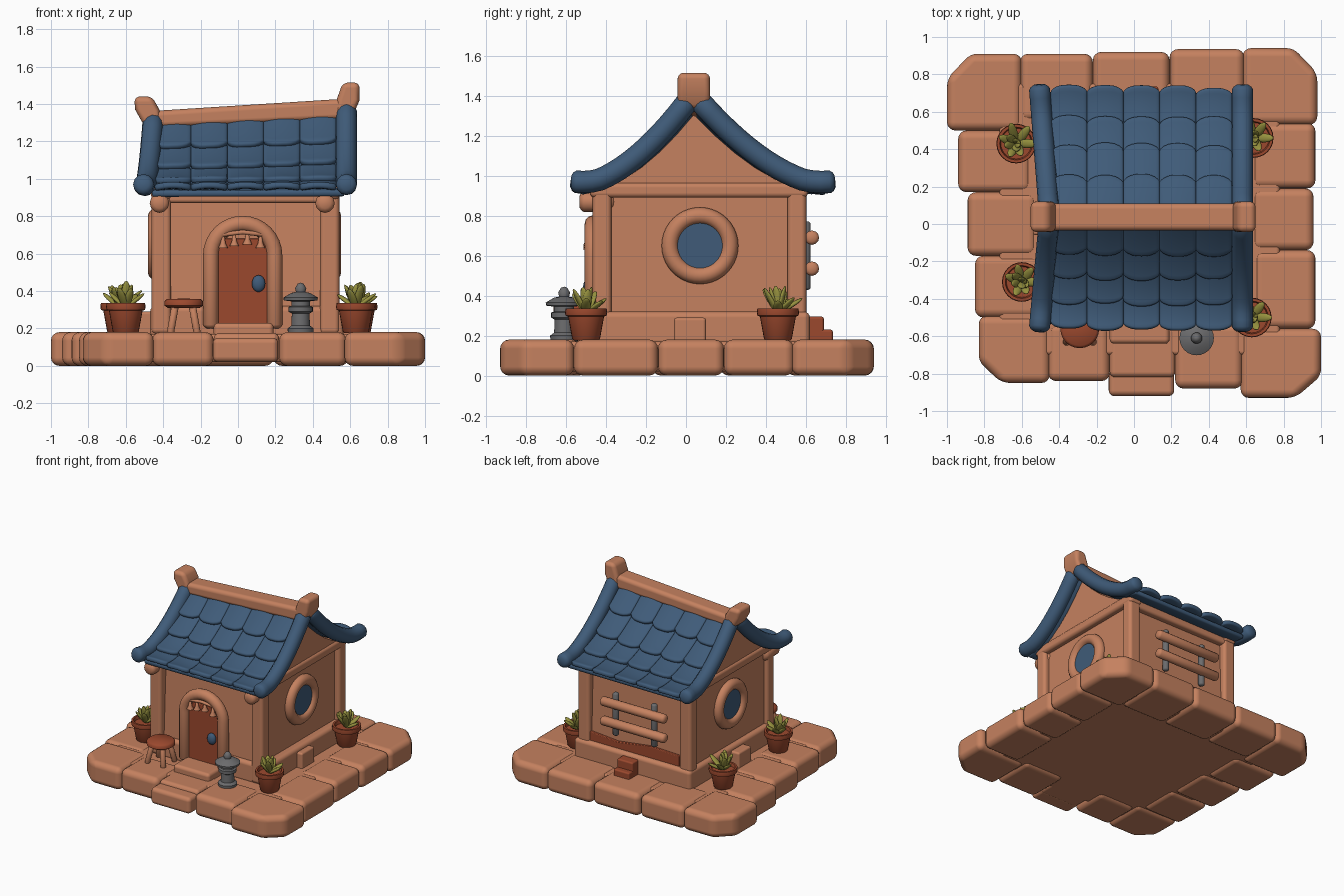
import bpy, bmesh, math, random
from mathutils import Matrix, Vector

random.seed(4)
cube = bpy.data.objects.get("Cube")
if cube:
    bpy.data.objects.remove(cube)


def material(name, rgb):
    m = bpy.data.materials.new(name)
    m.use_nodes = True
    m.diffuse_color = (*rgb, 1)
    m.node_tree.nodes["Principled BSDF"].inputs["Base Color"].default_value = (*rgb, 1)
    return m


CLAY = material("clay", (0.56, 0.22, 0.115))
BLUE = material("slate_blue", (0.05, 0.105, 0.19))
RED = material("red_brown", (0.33, 0.066, 0.027))
GREY = material("stone_grey", (0.15, 0.15, 0.155))
GREEN = material("olive_green", (0.31, 0.29, 0.05))


def finish(name, bm, mat, sharp=None, loc=(0, 0, 0)):
    bmesh.ops.recalc_face_normals(bm, faces=bm.faces)
    me = bpy.data.meshes.new(name)
    bm.to_mesh(me)
    bm.free()
    me.materials.append(mat)
    me.shade_smooth()
    if sharp:
        me.set_sharp_from_angle(angle=math.radians(sharp))
    ob = bpy.data.objects.new(name, me)
    ob.location = loc
    bpy.context.collection.objects.link(ob)
    return ob


def prism(name, pts, lo, hi, axis, mat, bevel=0.02):
    """Extrude a 2D outline along an axis and round its edges."""
    place = {"x": lambda a, b, c: (c, a, b), "y": lambda a, b, c: (a, c, b),
             "z": lambda a, b, c: (a, b, c)}[axis]
    bm = bmesh.new()
    low, high = [[bm.verts.new(place(a, b, c)) for a, b in pts] for c in (lo, hi)]
    bm.faces.new(low)
    bm.faces.new(high)
    n = len(pts)
    for i in range(n):
        k = (i + 1) % n
        bm.faces.new((low[i], low[k], high[k], high[i]))
    ob = finish(name, bm, mat)
    mod = ob.modifiers.new("round", "BEVEL")
    mod.width, mod.segments, mod.limit_method = bevel, 4, "ANGLE"
    mod.harden_normals = True
    return ob


def block(name, x0, x1, y0, y1, z0, z1, mat=CLAY, bevel=0.02):
    return prism(name, [(x0, y0), (x1, y0), (x1, y1), (x0, y1)], z0, z1, "z", mat, bevel)


def lathe(name, profile, loc, mat, sharp=50):
    bm = bmesh.new()
    vs = [bm.verts.new((r, 0, z)) for r, z in profile]
    es = [bm.edges.new(p) for p in zip(vs, vs[1:])]
    bmesh.ops.spin(bm, geom=vs + es, cent=(0, 0, 0), axis=(0, 0, 1),
                   angle=math.tau, steps=24)
    bmesh.ops.remove_doubles(bm, verts=bm.verts, dist=0.0005)
    return finish(name, bm, mat, sharp, loc)


def tube(name, pts, radius, mat):
    """Round bar with softened ends following a path."""
    pts = [Vector(p) for p in pts]
    a, b = (pts[0] - pts[1]).normalized(), (pts[-1] - pts[-2]).normalized()
    path = [(pts[0] + a * radius * .45, .55), (pts[0] + a * radius * .25, .85)]
    path += [(p, 1) for p in pts]
    path += [(pts[-1] + b * radius * .25, .85), (pts[-1] + b * radius * .45, .55)]
    cu = bpy.data.curves.new(name, "CURVE")
    cu.dimensions, cu.bevel_depth, cu.bevel_resolution = "3D", radius, 4
    cu.use_fill_caps = True
    sp = cu.splines.new("POLY")
    sp.points.add(len(path) - 1)
    for q, (p, r) in zip(sp.points, path):
        q.co, q.radius = (*p, 1), r
    tmp = bpy.data.objects.new(name + "_path", cu)
    bpy.context.collection.objects.link(tmp)
    bpy.context.view_layer.update()
    me = bpy.data.meshes.new_from_object(tmp.evaluated_get(bpy.context.evaluated_depsgraph_get()))
    bpy.data.objects.remove(tmp)
    bm = bmesh.new()
    bm.from_mesh(me)
    bmesh.ops.remove_doubles(bm, verts=bm.verts, dist=0.0005)
    return finish(name, bm, mat, 60)


# Plinth: soft paving stones around a solid floor
block("floor", -.72, .78, -.7, .75, .02, .17)
stones = [(-.61, -.22, .55, .91), (-.22, .19, .55, .92), (.19, .59, .55, .935),
          (.63, .97, .19, .54), (.63, .96, -.14, .19), (.64, .97, -.56, -.14),
          (.22, .58, -.88, -.53), (-.46, -.13, -.84, -.53),
          (-.85, -.5, -.5, -.17), (-.89, -.52, -.17, .17), (-.94, -.55, .17, .5)]
for x0, x1, y0, y1 in stones:
    block("paving_stone", x0, x1, y0, y1, 0, .18, CLAY, .045)
for x0, x1, y0, y1 in [(-1, -.6, .5, .91), (.58, .98, .53, .94),
                       (.57, 1, -.93, -.56), (-.83, -.45, -.85, -.49)]:
    pts = [(x0, y0), (x1, y0), (x1, y1), (x0, y1)]
    far = max(range(4), key=lambda i: pts[i][0] ** 2 + pts[i][1] ** 2)
    c = Vector(pts[far])
    cut = [c.lerp(Vector(pts[(far + d) % 4]), .32) for d in (-1, 1)]
    prism("corner_stone", pts[:far] + [tuple(p) for p in cut] + pts[far + 1:],
          0, .18, "z", CLAY, .045)
block("front_step", -.135, .215, -.92, -.78, .02, .15, CLAY, .03)
block("path_stone", -.13, .22, -.82, -.55, .02, .175, CLAY, .03)
block("door_step", -.13, .19, -.64, -.44, .15, .23, CLAY, .025)


# Roof curve shared by walls, tiles and verges
def roof(x, t, side, lift=0.0):
    run = .64 if side > 0 else .55
    f = max(0, 1 - t)
    z = .95 + .38 * f ** 1.8 + .055 * x * f
    slope = .684 * f ** .8 / run
    n = Vector((0, side * slope, 1)).normalized()
    return Vector((x, .04 + side * (.04 + run * t), z)) + n * lift


# House body and gables
def gable(bottom, drop):
    back = [roof(0, t, 1, -drop) for t in (.76, .6, .45, .3, .15, 0)]
    front = [roof(0, t, -1, -drop) for t in (0, .15, .3, .45, .6, .76)]
    return [(-.43, bottom), (.57, bottom)] + [(p.y, p.z) for p in back + front]


prism("walls", gable(.15, .06), -.43, .5, "x", CLAY, .01)
prism("gable_boards", gable(.94, .045), -.45, .53, "x", CLAY, .01)
block("wall_base", -.47, .565, -.455, .62, .15, .32, CLAY, .03)
for x in (-.41, .49):
    for y in (-.42, .555):
        block("corner_post", x - .052, x + .052, y - .047, y + .047, .17, .93, CLAY, .025)
    block("side_beam", x - .055, x + .055, -.48, .61, .89, .965, CLAY, .025)
for x in (-.42, .465):
    tube("beam_end", [(x, -.51, .87), (x, -.38, .87)], .052, CLAY)
for y in (-.42, .555):
    block("eave_beam", -.42, .5, y - .04, y + .04, .87, .95, CLAY, .02)

# Round side windows with a sill block below
for x, s in ((.51, 1), (-.44, -1)):
    bm = bmesh.new()
    rings = []
    for i in range(40):
        a = math.tau * i / 40
        ring = [((.15 + .042 * math.cos(b)) * math.cos(a),
                 (.15 + .042 * math.cos(b)) * math.sin(a), .042 * math.sin(b))
                for b in [math.tau * k / 12 for k in range(12)]]
        rings.append([bm.verts.new((z, u, v)) for u, v, z in ring])
    for i in range(40):
        p, q = rings[i], rings[(i + 1) % 40]
        for k in range(12):
            bm.faces.new((p[k], p[k - 1], q[k - 1], q[k]))
    finish("window_ring", bm, CLAY, None, (x, .07, .65))
    disc = [(.07 + .125 * math.cos(i * math.tau / 32), .65 + .125 * math.sin(i * math.tau / 32))
            for i in range(32)]
    prism("window_pane", disc, x - .015, x + s * .015 + .002, "x", BLUE, .002)
    block("side_step", min(x, x + s * .1), max(x, x + s * .1), -.06, .1, .15, .29, CLAY, .015)


# Door with arched surround
def arch(r, bottom, spring, cx=.025):
    pts = [(cx + r * math.cos(a), spring + r * math.sin(a))
           for a in [math.pi * i / 16 for i in range(17)]]
    return [(cx + r, bottom)] + pts + [(cx - r, bottom)]


tube("door_surround", [(x, -.465, z) for x, z in arch(.17, .22, .59)], .042, CLAY)
prism("door_recess", arch(.15, .2, .59), -.46, -.44, "y", CLAY, .003)
prism("door", [(-.105, .22), (.165, .22), (.165, .62), (.13, .68), (-.07, .68), (-.105, .62)],
      -.475, -.44, "y", RED, .006)
bm = bmesh.new()
bmesh.ops.create_uvsphere(bm, u_segments=20, v_segments=12, radius=1,
                          matrix=Matrix.Diagonal((.036, .025, .045, 1)))
finish("door_knob", bm, BLUE, None, (.11, -.49, .44))
tube("bell_string", [(-.1, -.49, .7), (.025, -.495, .715), (.15, -.49, .7)], .012, CLAY)
for x, z in ((-.08, .63), (-.02, .64), (.05, .65), (.12, .63)):
    lathe("bell", [(0, .065), (.008, .06), (.014, .025), (.026, 0), (0, 0)],
          (x, -.49, z), CLAY)

# Back wall: lattice, plank and small step
for x in (-.14, .2):
    tube("lattice_post", [(x, .6, .44), (x, .6, .76)], .024, GREY)
for z in (.69, .535):
    tube("lattice_bar", [(-.25, .63, z), (.29, .63, z)], .036, CLAY)
prism("back_plank", [(-.35, .3), (.45, .3), (.45, .39), (.2, .37), (-.1, .41), (-.35, .4)],
      .56, .585, "y", RED, .006)
block("back_step_low", -.01, .13, .6, .735, .15, .23, RED, .012)
block("back_step_high", -.01, .13, .6, .69, .2, .295, RED, .012)


# Roof: curved deck, rows of scalloped tiles, verge rolls
def sheet(name, nu, nv, fn, thick):
    bm = bmesh.new()
    g = [[bm.verts.new(fn(u / nu, v / nv)) for u in range(nu + 1)] for v in range(nv + 1)]
    for v in range(nv):
        for u in range(nu):
            bm.faces.new((g[v][u], g[v][u + 1], g[v + 1][u + 1], g[v + 1][u]))
    ob = finish(name, bm, BLUE, 50)
    mod = ob.modifiers.new("thickness", "SOLIDIFY")
    mod.thickness, mod.offset = thick, 0
    bev = ob.modifiers.new("soft", "BEVEL")
    bev.width, bev.segments, bev.limit_method = thick * .35, 2, "ANGLE"
    bev.angle_limit = math.radians(50)


for side in (1, -1):
    sheet("roof_deck", 4, 14, lambda u, v: roof(-.46 + 1.03 * u, v * .97, side, -.03), .035)
    for row in range(4):
        for col in range(5):
            wob = random.uniform(-.015, .02)

            def tile(u, v):
                w = 2 * u - 1
                end = (row + 1) / 4 + .02 + wob - .045 * abs(w) ** 3
                start = max(0, row / 4 - .03)
                lift = -.025 + .03 * v + .014 * (1 - w * w)
                return roof(-.445 + .194 * (col + u), start + (end - start) * v, side, lift)
            sheet("roof_tile", 8, 6, tile, .034)
    for x, skew in ((-.455, -.05), (.58, 0)):
        tube("verge_roll", [roof(x + skew * t, t, side) + Vector((0, 0, .02 * max(0, t - .8) * 5))
                            for t in [i / 14 for i in range(15)]], .056, BLUE)

# Ridge with flared ends
prism("ridge", [(-.5, 1.27), (.6, 1.32), (.6, 1.43), (-.5, 1.36)], -.035, .11, "y", CLAY, .03)
prism("ridge_end_left", [(.52, 1.34), (.53, 1.43), (.56, 1.515), (.65, 1.515), (.65, 1.42),
                         (.61, 1.33)], -.042, .12, "y", CLAY, .03)
prism("ridge_end_right", [(-.41, 1.29), (-.42, 1.37), (-.46, 1.44), (-.555, 1.44),
                          (-.55, 1.37), (-.5, 1.28)], -.042, .12, "y", CLAY, .03)

# Potted plants
for px, py in ((.63, -.5), (.64, .46), (-.6, -.31), (-.63, .43)):
    lathe("plant_pot", [(0, 0), (.062, 0), (.07, .01), (.09, .12), (.103, .125), (.106, .14),
                        (.103, .16), (.088, .16), (.082, .135), (0, .135)], (px, py, .175), RED)
    bm = bmesh.new()
    for i in range(12):
        tilt = (.95, .55, .25)[i % 3] + random.uniform(-.1, .1)
        size = random.uniform(.06, .075)
        m = (Matrix.Rotation(i * 2.4, 4, "Z") @ Matrix.Rotation(tilt, 4, "Y")
             @ Matrix.Translation((0, 0, size)) @ Matrix.Diagonal((.012, .024, size, 1)))
        bmesh.ops.create_uvsphere(bm, u_segments=10, v_segments=8, radius=1, matrix=m)
    finish("plant_leaves", bm, GREEN, None, (px, py, .31))

# Stool
lathe("stool_seat", [(0, 0), (.085, 0), (.104, .012), (.104, .035), (.09, .047), (0, .05)],
      (-.29, -.56, .31), RED)
for i in range(4):
    a = math.pi / 4 + i * math.pi / 2
    c, s = math.cos(a), math.sin(a)
    tube("stool_leg", [(-.29 + .1 * c, -.56 + .1 * s, .18), (-.29 + .065 * c, -.56 + .065 * s, .32)],
         .02, CLAY)

# Stone lantern
lathe("lantern", [(0, 0), (.068, 0), (.07, .03), (.05, .045), (.047, .11), (.065, .12),
                  (.065, .145), (.05, .15), (.05, .175), (.09, .18), (.092, .195), (.05, .22),
                  (.025, .225), (.03, .245), (.015, .27), (0, .275)], (.335, -.61, .17), GREY)
